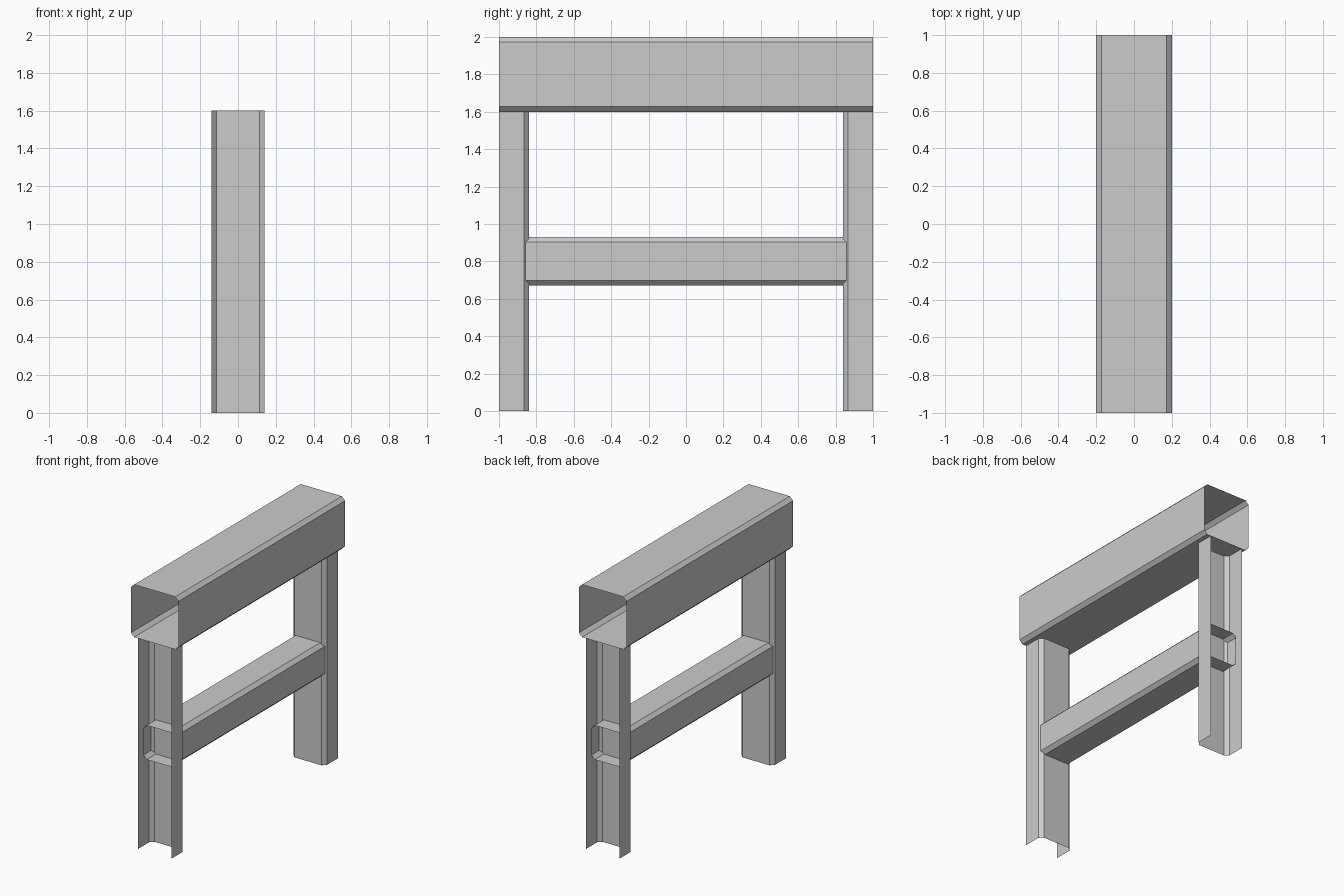
import bpy
import bmesh
from mathutils import Vector

if "Cube" in bpy.data.objects:
    bpy.data.objects.remove(bpy.data.objects["Cube"])

CH = 0.027  # chamfer size


def sweep(name, profile, offset, closed):
    """Extrude a profile into an open-ended sheet-metal section."""
    bm = bmesh.new()
    off = Vector(offset)
    a = [bm.verts.new(p) for p in profile]
    b = [bm.verts.new(Vector(p) + off) for p in profile]
    n = len(profile)
    for i in range(n if closed else n - 1):
        j = (i + 1) % n
        bm.faces.new((a[i], a[j], b[j], b[i]))
    mesh = bpy.data.meshes.new(name)
    bm.to_mesh(mesh)
    bm.free()
    obj = bpy.data.objects.new(name, mesh)
    bpy.context.collection.objects.link(obj)
    return obj


def tube(name, half, zc, y):
    """Hollow chamfered square tube along y, from -y to y."""
    k = half - CH
    pts = [(half, -k), (half, k), (k, half), (-k, half),
           (-half, k), (-half, -k), (-k, -half), (k, -half)]
    return sweep(name, [(x, y, zc + z) for x, z in pts], (0, -2 * y, 0), True)


def leg(name, s):
    """Upright channel, open towards the outside (s = -1 front, 1 back)."""
    w, out, web = 0.14, 1.0, 0.84
    pts = [(-w, out), (-w, web + CH), (-w + CH, web),
           (w - CH, web), (w, web + CH), (w, out)]
    # keep normals on the convex side for both legs
    return sweep(name, [(-s * x, s * y, 0) for x, y in pts][::-1], (0, 0, 1.6), False)


# top beam, lower rail passing through the webs, and two channel legs
tube("top_beam", 0.2, 1.8, 1.0)
tube("lower_rail", 0.13, 0.80, 0.95)
leg("front_leg", -1)
leg("back_leg", 1)
